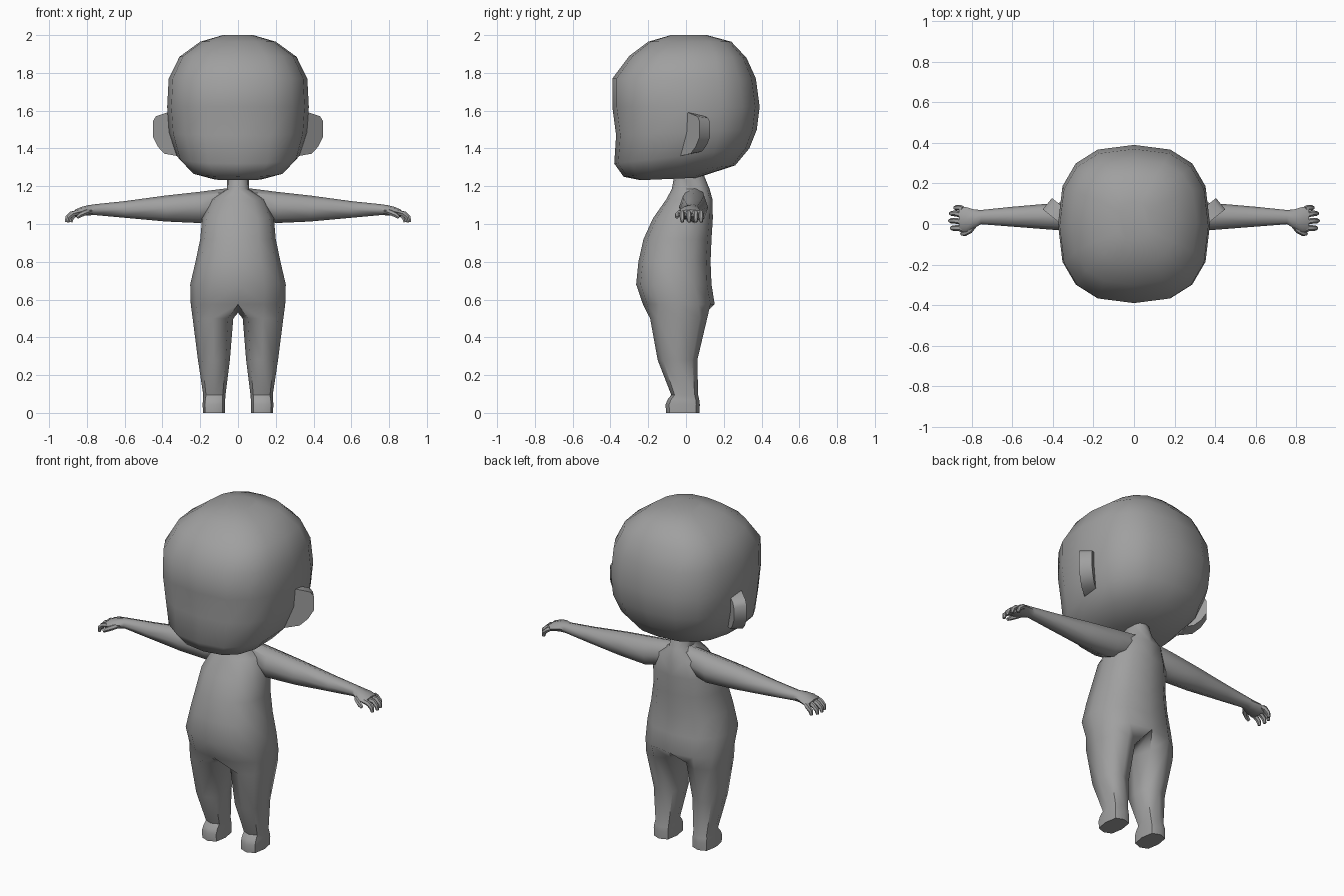
import bpy, bmesh, math
from math import cos, sin, radians
from mathutils import Vector

if "Cube" in bpy.data.objects:
    bpy.data.objects.remove(bpy.data.objects["Cube"])

skin = bpy.data.materials.new("grey_skin")
skin.diffuse_color = (0.35, 0.35, 0.35, 1)
skin.use_nodes = True
skin.node_tree.nodes["Principled BSDF"].inputs["Base Color"].default_value = skin.diffuse_color


def finish(name, bm, mirror=False, angle=50):
    """Turn a bmesh into a smooth-shaded object, optionally mirrored in x."""
    bmesh.ops.recalc_face_normals(bm, faces=bm.faces)
    me = bpy.data.meshes.new(name)
    bm.to_mesh(me)
    bm.free()
    me.materials.append(skin)
    ob = bpy.data.objects.new(name, me)
    bpy.context.collection.objects.link(ob)
    if mirror:
        mod = ob.modifiers.new("mirror", "MIRROR")
        mod.merge_threshold = 0.0005
    bpy.ops.object.select_all(action="DESELECT")
    ob.select_set(True)
    bpy.context.view_layer.objects.active = ob
    bpy.ops.object.shade_smooth_by_angle(angle=radians(angle))
    return ob


def oval(deg, n):
    """Unit point on a rounded-square outline; n = 2 is a circle."""
    c, s = cos(radians(deg)), sin(radians(deg))
    f = lambda v: 0 if abs(v) < 1e-6 else math.copysign(abs(v) ** (2 / n), v)
    return f(c), f(s)


def bridge(bm, a, b, closed=True):
    n = len(a)
    for i in range(n if closed else n - 1):
        j = (i + 1) % n
        bm.faces.new((a[i], a[j], b[j], b[i]))


def loft(bm, rings, cap_start=True, cap_end=True):
    rows = [[bm.verts.new(p) for p in r] for r in rings]
    for a, b in zip(rows, rows[1:]):
        bridge(bm, a, b)
    if cap_start:
        bm.faces.new(rows[0])
    if cap_end:
        bm.faces.new(rows[-1])
    return rows


# Head: half width, z at front, z at back, front y, back y
head_rings = []
for hw, zf, zb, yf, yb in (
        (.13, 1.232, 1.245, -.24, .06), (.25, 1.25, 1.31, -.33, .26),
        (.325, 1.32, 1.40, -.38, .335), (.365, 1.47, 1.50, -.37, .375),
        (.375, 1.62, 1.62, -.39, .39), (.367, 1.77, 1.77, -.39, .37),
        (.31, 1.89, 1.88, -.30, .32), (.20, 1.965, 1.965, -.20, .24),
        (.08, 2.0, 2.0, -.08, .11)):
    ring = []
    for i in range(16):
        u, v = oval(i * 22.5, 2.6)
        t = (v + 1) / 2
        ring.append((hw * u, yf + (yb - yf) * t, zf + (zb - zf) * t))
    head_rings.append(ring)
bm = bmesh.new()
loft(bm, head_rings)
finish("head", bm)

# Ears: slabs angled backwards
bm = bmesh.new()
front = [Vector((x, (x - .36) * .8, z)) for x, z in (
    (.32, 1.58), (.375, 1.59), (.435, 1.57), (.45, 1.545),
    (.45, 1.46), (.425, 1.41), (.39, 1.372), (.32, 1.36))]
mid = sum(front, Vector()) / len(front)
back = [mid + (p - mid) * .9 + Vector((-.04, .06, 0)) for p in front]
loft(bm, [front, back])
finish("ears", bm, True, 40)

# Body: half torso rings (z, half width, front y, back y)
bm = bmesh.new()
rows = []
for z, hw, yf, yb in (
        (1.27, .06, -.06, .09), (1.185, .058, -.075, .125),
        (1.13, .145, -.105, .14), (1.03, .19, -.175, .142),
        (.92, .20, -.225, .135), (.80, .225, -.252, .13),
        (.68, .253, -.264, .135), (.575, .25, -.228, .152)):
    row = []
    for i in range(7):
        u, v = oval(-90 + 30 * i, 2.3)
        row.append(bm.verts.new((hw * u, (yf + yb) / 2 + (yb - yf) / 2 * v, z)))
    rows.append(row)
for a, b in zip(rows, rows[1:]):
    bridge(bm, a, b, False)
# Leg and foot continue from the hip through a crotch point
last = rows[-1] + [bm.verts.new((0, -.03, .53))]
for z, xi, xo, yf, yb, n in (
        (.50, .025, .24, -.19, .112, 2.3), (.28, .043, .212, -.15, .06, 2.3),
        (.095, .066, .184, -.078, .064, 2.4), (.07, .068, .186, -.098, .07, 2.8),
        (.045, .069, .187, -.108, .073, 3), (0, .07, .186, -.106, .072, 3)):
    ring = []
    for i in range(8):
        u, v = oval(-135 + 45 * i, n)
        ring.append(bm.verts.new(((xi + xo) / 2 + (xo - xi) / 2 * u,
                                  (yf + yb) / 2 + (yb - yf) / 2 * v, z)))
    bridge(bm, last, ring)
    last = ring
bm.faces.new(last)
finish("body", bm, True)

# Arms and palms: x, centre y, centre z, half depth, half height
arm = []
for x, y, z, ry, rz in (
        (.05, .045, 1.12, .06, .07), (.20, .04, 1.088, .077, .083),
        (.38, .037, 1.082, .067, .069), (.60, .036, 1.077, .049, .044),
        (.755, .034, 1.076, .035, .029), (.79, .025, 1.073, .047, .027),
        (.83, .022, 1.066, .062, .024), (.862, .024, 1.058, .062, .018)):
    arm.append([(x, y + ry * oval(k * 45, 2.2)[0], z + rz * oval(k * 45, 2.2)[1])
                for k in range(8)])
bm = bmesh.new()
loft(bm, arm)
finish("arms", bm, True)


def finger(bm, path, r):
    """Six-sided tapered tube along a path of points."""
    pts = [Vector(p) for p in path]
    rings = []
    for i, p in enumerate(pts):
        d = (pts[min(i + 1, len(pts) - 1)] - pts[max(i - 1, 0)]).normalized()
        side = d.cross(Vector((0, 0, 1))).normalized()
        up = side.cross(d)
        s = r * (1, 1, .9, .6)[i]
        rings.append([p + s * (side * cos(k * math.pi / 3) + up * sin(k * math.pi / 3))
                      for k in range(6)])
    loft(bm, rings)


# Fingers curl down; the thumb points forward
bm = bmesh.new()
for y0, y1, reach in ((.073, .08, -.025), (.042, .052, -.004), (.01, .016, 0), (-.022, -.02, -.008)):
    finger(bm, [(.845, y0, 1.062), (.882 + reach, y1, 1.054),
                (.904 + reach, y1, 1.034), (.909 + reach, y1, 1.01)], .0145)
finger(bm, [(.785, .0, 1.07), (.81, -.032, 1.06), (.835, -.047, 1.048), (.852, -.048, 1.034)], .015)
finish("fingers", bm, True)
